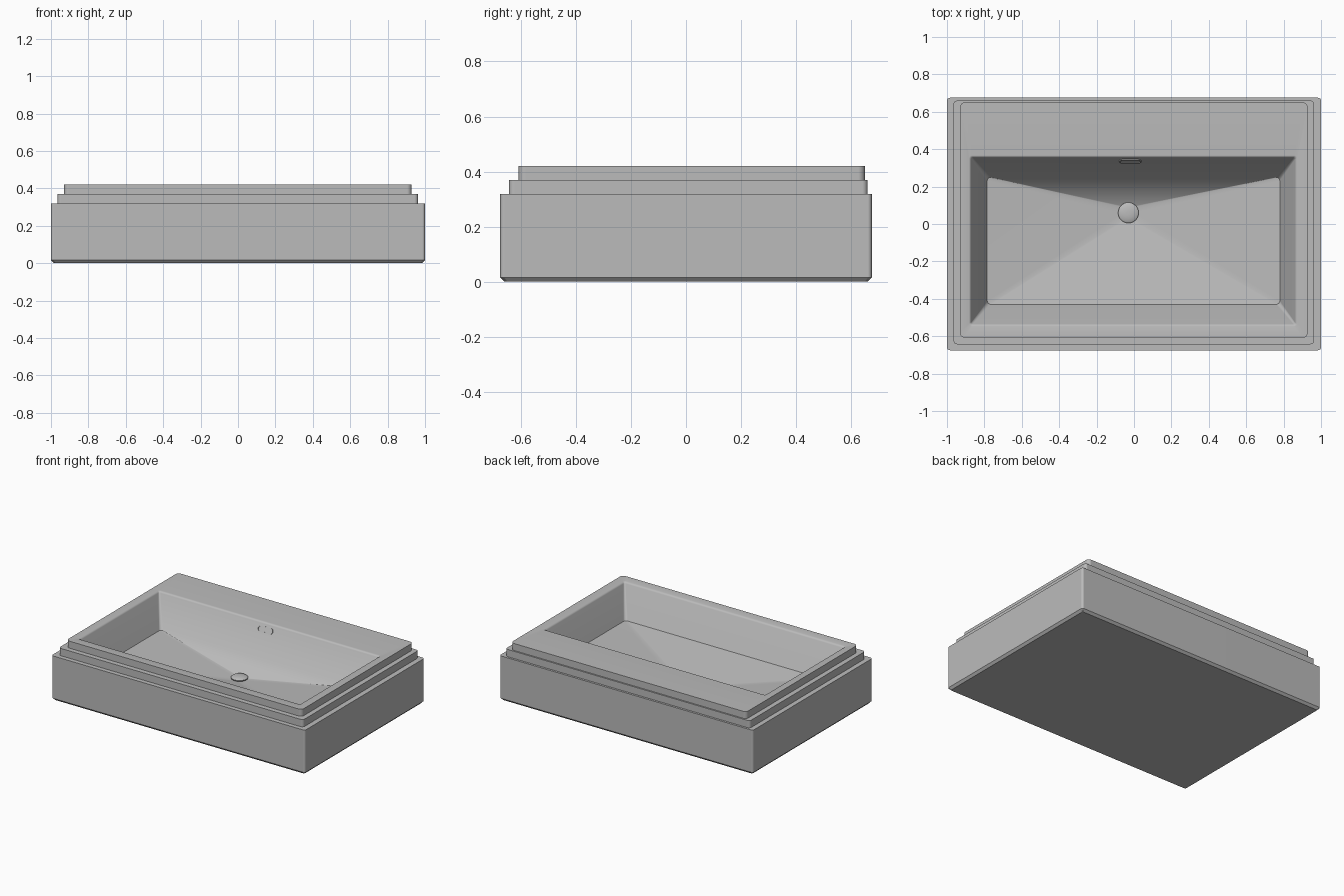
import bpy
import bmesh
from math import sin, cos, pi, radians

if "Cube" in bpy.data.objects:
    bpy.data.objects.remove(bpy.data.objects["Cube"])

GREY = (0.5, 0.5, 0.5, 1)
ceramic = bpy.data.materials.new("ceramic grey")
ceramic.use_nodes = True
ceramic.diffuse_color = GREY
ceramic.node_tree.nodes["Principled BSDF"].inputs["Base Color"].default_value = GREY


def rounded_rect(x0, x1, y0, y1, r, z, segs):
    """Corner-rounded rectangle, counter-clockwise from the +x +y corner."""
    corners = [(x1 - r, y1 - r), (x0 + r, y1 - r), (x0 + r, y0 + r), (x1 - r, y0 + r)]
    return [(cx + r * cos((q + i / segs) * pi / 2), cy + r * sin((q + i / segs) * pi / 2), z)
            for q, (cx, cy) in enumerate(corners) for i in range(segs + 1)]


def loft(name, sections, segs, angle=42):
    """Skin rounded rectangles in order and cap both ends."""
    bm = bmesh.new()
    rings = [[bm.verts.new(p) for p in rounded_rect(*s, segs)] for s in sections]
    for a, b in zip(rings, rings[1:]):
        for i in range(len(a)):
            j = (i + 1) % len(a)
            bm.faces.new((a[i], a[j], b[j], b[i]))
    bm.faces.new(rings[0][::-1])
    bm.faces.new(rings[-1])
    bmesh.ops.remove_doubles(bm, verts=bm.verts, dist=1e-5)
    bmesh.ops.recalc_face_normals(bm, faces=bm.faces)
    mesh = bpy.data.meshes.new(name)
    bm.to_mesh(mesh)
    bm.free()
    mesh.materials.append(ceramic)
    obj = bpy.data.objects.new(name, mesh)
    bpy.context.collection.objects.link(obj)
    bpy.ops.object.select_all(action='DESELECT')
    obj.select_set(True)
    bpy.context.view_layer.objects.active = obj
    bpy.ops.object.shade_smooth_by_angle(angle=radians(angle))
    weighted = obj.modifiers.new("flat_large_faces", 'WEIGHTED_NORMAL')
    weighted.keep_sharp = True
    return obj


DRAIN_X, DRAIN_Y = -0.03, 0.06


def disc(radius, z):
    """Circular section around the drain."""
    return (DRAIN_X - radius, DRAIN_X + radius, DRAIN_Y - radius, DRAIN_Y + radius, radius, z)


# Body: chamfered base, two stepped tiers, sloped basin walls, floor falling to the drain
loft("basin_body", [
    (-0.985, 0.985, -0.66, 0.66, 0.012, 0),
    (-1, 1, -0.675, 0.675, 0.015, 0.016),
    (-1, 1, -0.675, 0.675, 0.015, 0.318),
    (-0.965, 0.963, -0.643, 0.66, 0.02, 0.318),
    (-0.965, 0.963, -0.643, 0.66, 0.02, 0.37),
    (-0.93, 0.928, -0.608, 0.65, 0.025, 0.37),
    (-0.93, 0.928, -0.608, 0.65, 0.025, 0.42),
    (-0.882, 0.873, -0.547, 0.367, 0.015, 0.42),
    (-0.87, 0.86, -0.534, 0.354, 0.01, 0.408),
    (-0.785, 0.78, -0.43, 0.25, 0.02, 0.205),
    disc(0.03, 0.125),
], segs=4)

# Domed drain stopper with a collar
loft("drain_stopper", [
    disc(0.035, 0.11), disc(0.035, 0.134), disc(0.054, 0.136), disc(0.055, 0.143),
    disc(0.048, 0.148), disc(0.03, 0.152), disc(0.01, 0.154),
], segs=8)

# Overflow slot: raised pill frame lying on the sloped back wall
overflow = loft("overflow_slot", [
    (-0.06, 0.06, -0.021, 0.021, 0.021, -0.01),
    (-0.06, 0.06, -0.021, 0.021, 0.021, 0.005),
    (-0.054, 0.054, -0.015, 0.015, 0.015, 0.005),
    (-0.054, 0.054, -0.015, 0.015, 0.015, 0.001),
], segs=6)
overflow.location = (-0.02, 0.337, 0.375)
overflow.rotation_euler = (radians(63), 0, 0)
